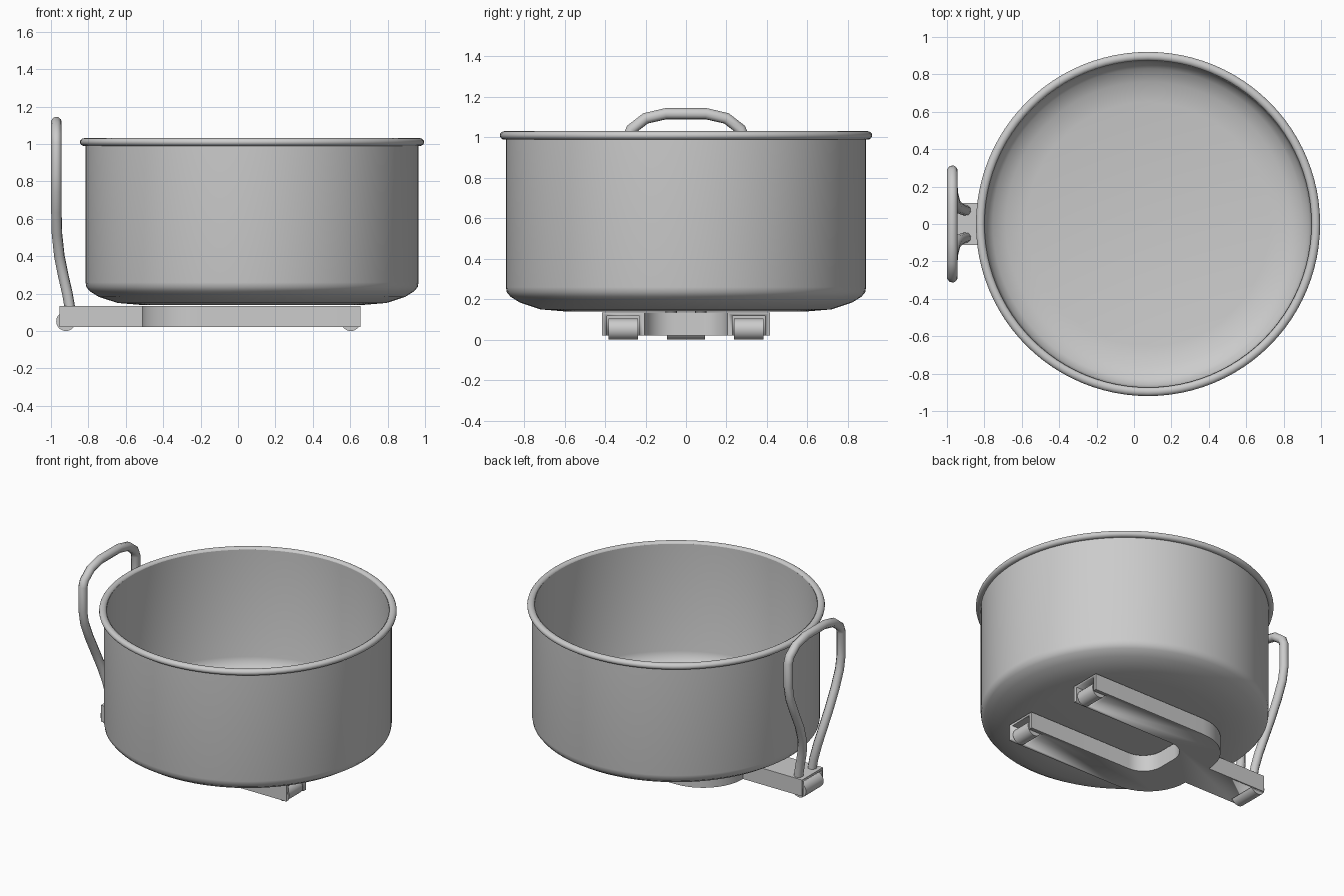
import bpy, bmesh, math
from mathutils import Vector

if "Cube" in bpy.data.objects:
    bpy.data.objects.remove(bpy.data.objects["Cube"])

def finish(bm, name, angle=35):
    bmesh.ops.recalc_face_normals(bm, faces=bm.faces)
    me = bpy.data.meshes.new(name)
    bm.to_mesh(me)
    bm.free()
    ob = bpy.data.objects.new(name, me)
    bpy.context.collection.objects.link(ob)
    bpy.ops.object.select_all(action='DESELECT')
    ob.select_set(True)
    bpy.context.view_layer.objects.active = ob
    bpy.ops.object.shade_smooth_by_angle(angle=math.radians(angle))
    return ob

def lathe(name, profile, cx, steps=96, angle=35):
    bm = bmesh.new()
    vs = [bm.verts.new((r, 0, z)) for r, z in profile]
    es = [bm.edges.new(p) for p in zip(vs, vs[1:])]
    bmesh.ops.spin(bm, geom=vs + es, cent=(0, 0, 0), axis=(0, 0, 1),
                   angle=2 * math.pi, steps=steps, use_duplicate=False)
    bmesh.ops.remove_doubles(bm, verts=bm.verts, dist=1e-4)
    bmesh.ops.translate(bm, vec=(cx, 0, 0), verts=bm.verts)
    return finish(bm, name, angle)

def box(name, x0, x1, y0, y1, z0, z1):
    bm = bmesh.new()
    bmesh.ops.create_cube(bm, size=1)
    for v in bm.verts:
        v.co = ((x0 + x1) / 2 + v.co.x * (x1 - x0), (y0 + y1) / 2 + v.co.y * (y1 - y0),
                (z0 + z1) / 2 + v.co.z * (z1 - z0))
    return finish(bm, name)

def arc(cx, cy, r, a0, a1, n=10):
    return [(cx + r * math.cos(math.radians(a0 + (a1 - a0) * i / n)),
             cy + r * math.sin(math.radians(a0 + (a1 - a0) * i / n))) for i in range(n + 1)]

def roller(name, x, y, width, r=0.052):
    bm = bmesh.new()
    bmesh.ops.create_cone(bm, cap_ends=True, segments=28, radius1=r, radius2=r, depth=width)
    for v in bm.verts:
        v.co = Vector((x + v.co.x, y + v.co.z, r + v.co.y))
    return finish(bm, name)

# Thin-walled pot with rounded bottom edge, inside and out
POT_X = 0.075
lathe("pot", [(0, .14), (.6, .14), (.72, .15), (.82, .183), (.868, .213), (.886, .235),
              (.89, .26), (.89, 1.005), (.872, 1.02), (.872, .29), (.862, .25), (.83, .215),
              (.76, .178), (.65, .16), (0, .155)], POT_X)

# Rolled rim
rim = [(.8965 + .0235 * math.cos(a), 1.01 + .021 * math.sin(a))
       for a in [2 * math.pi * i / 16 for i in range(17)]]
lathe("rim", rim, POT_X, angle=60)

# Fork-shaped base: stem, rounded yoke and two prongs
half = [(-.955, .113), (-.51, .113)] + arc(-.21, .115, .3, 180, 90) + \
       [(.655, .415), (.655, .205)] + arc(-.13, .065, .14, 90, 180)
outline = half + [(x, -y) for x, y in reversed(half)]
bm = bmesh.new()
face = bm.faces.new([bm.verts.new((x, y, .022)) for x, y in outline])
top = bmesh.ops.extrude_face_region(bm, geom=[face])
bmesh.ops.translate(bm, vec=(0, 0, .112), verts=[g for g in top["geom"] if isinstance(g, bmesh.types.BMVert)])
base = finish(bm, "fork_base")

# Roller pockets cut into the prong tips and stem end
cuts = [(.54, .7, .23, .39), (.54, .7, -.39, -.23), (-1.0, -.86, -.1, .1)]
for c in cuts:
    cutter = box("pocket_cutter", *c, -.05, .118)
    cutter.hide_render = True
    mod = base.modifiers.new("pocket", 'BOOLEAN')
    mod.object, mod.operation, mod.solver = cutter, 'DIFFERENCE', 'EXACT'
    bpy.context.view_layer.objects.active = base
    bpy.ops.object.modifier_apply(modifier=mod.name)
    bpy.data.objects.remove(cutter)

# Rollers
roller("prong_roller_left", .603, .31, .145)
roller("prong_roller_right", .603, -.31, .145)
roller("stem_roller", -.92, 0, .19)

# Looped push handle
side = [(-.895, .072, .1), (-.912, .076, .2), (-.935, .085, .3), (-.955, .11, .4),
        (-.968, .16, .52), (-.971, .22, .64), (-.971, .268, .75), (-.971, .285, .84),
        (-.971, .285, 1.0), (-.971, .27, 1.04), (-.971, .2, 1.094), (-.971, .1, 1.117)]
path = side + [(x, -y, z) for x, y, z in reversed(side)]
cu = bpy.data.curves.new("push_handle", 'CURVE')
cu.dimensions = '3D'
cu.bevel_depth = .029
cu.bevel_resolution = 2
cu.use_fill_caps = True
sp = cu.splines.new('POLY')
sp.points.add(len(path) - 1)
for p, co in zip(sp.points, path):
    p.co = (*co, 1)
handle = bpy.data.objects.new("push_handle", cu)
bpy.context.collection.objects.link(handle)
